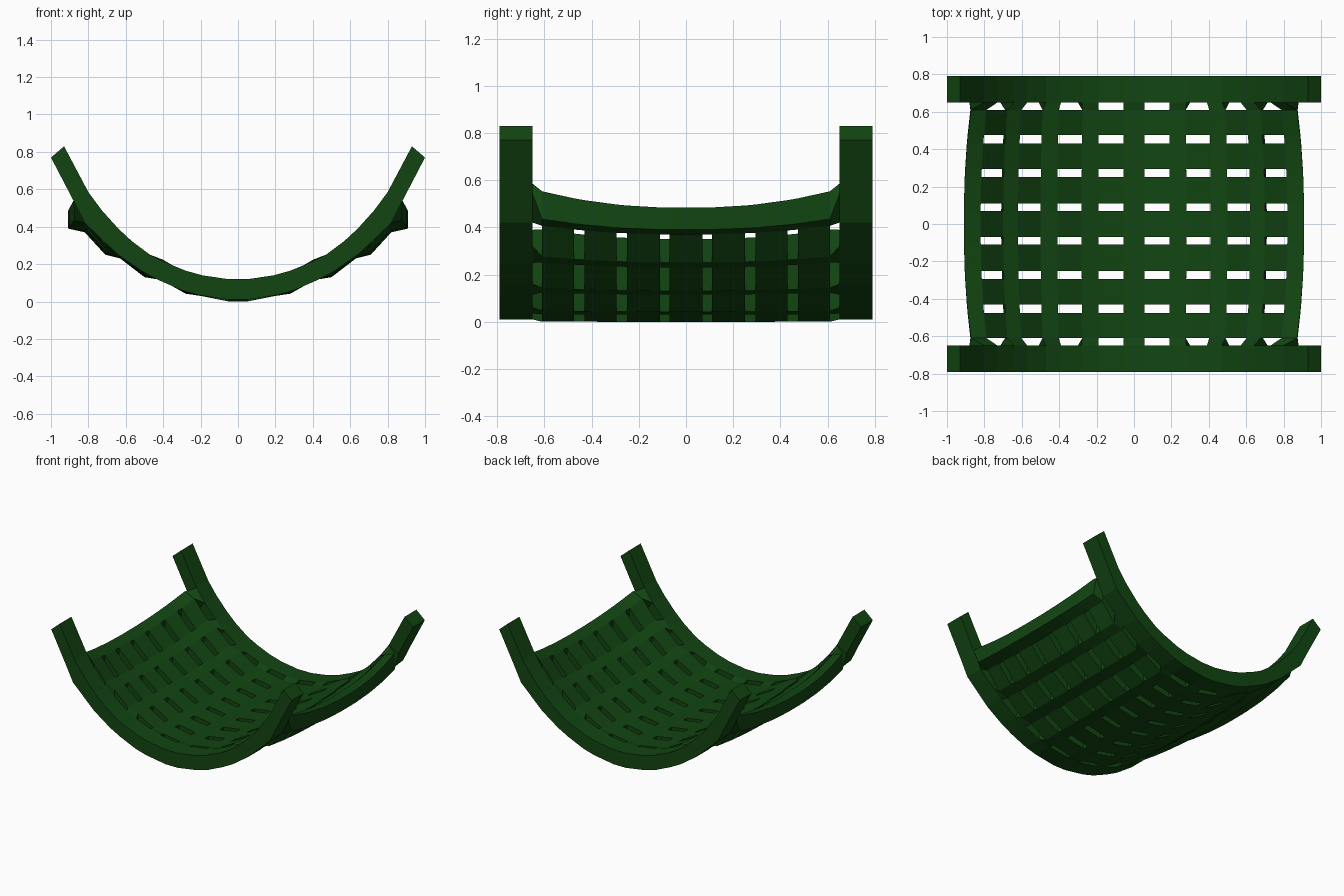
import bpy, bmesh

if "Cube" in bpy.data.objects:
    bpy.data.objects.remove(bpy.data.objects["Cube"])

# Half cross-sections, centre to edge: (inner x, inner z, outer x, outer z)
BEAM = [(.055, .12, .05, .01), (.19, .14, .21, .035), (.28, .165, .30, .06),
        (.39, .21, .425, .115), (.47, .25, .51, .16), (.57, .325, .64, .25),
        (.64, .39, .715, .32), (.73, .49, .82, .42), (.80, .585, .88, .54),
        (.93, .83, 1.0, .77)]
NET = [(.055, .11, .05, .0), (.19, .13, .20, .03), (.28, .145, .28, .042),
       (.41, .21, .41, .115), (.50, .23, .50, .13), (.62, .32, .63, .23),
       (.70, .35, .71, .25), (.82, .465, .82, .37), (.91, .483, .91, .39)]

# Row lines: pairs either side of each gap, then the beam's outer edge
half_rows = [.07, .11, .25, .295, .43, .475, .61, .65, .79]
ROWS = [-y for y in reversed(half_rows)] + half_rows
COLS = 2 * len(BEAM)


def section(y, i):
    """Inner and outer points of column line i at row y."""
    half = len(BEAM)
    k, side = (i - half, 1) if i >= half else (half - 1 - i, -1)
    if abs(y) > .64:
        a, b, c, d = BEAM[k]
    elif k < len(NET):
        a, b, c, d = NET[k]
        lift = (abs(y) / .61) ** 2.2 * (a / .91) ** 2   # net sags mid-span
        a, b, c, d = a - .038 * lift, b + .07 * lift, c - .035 * lift, d + .045 * lift
    else:
        return None
    return (side * a, y, b), (side * c, y, d)


def is_solid(r, c):
    """Beams are the end rows; net cells are solid unless both strips gap."""
    if not (0 <= r < len(ROWS) - 1 and 0 <= c < COLS - 1):
        return False
    if r in (0, len(ROWS) - 2):
        return True
    if c in (0, COLS - 2):
        return False
    mid = abs(ROWS[r] + ROWS[r + 1]) / 2
    gap_row = any(abs(mid - g) < .02 for g in (.09, .2725, .4525, .63))
    strip_col = c % 2 == 1
    return strip_col or not gap_row


bm = bmesh.new()
grid = {}
for r, y in enumerate(ROWS):
    for i in range(COLS):
        pts = section(y, i)
        if pts:
            grid[r, i] = [bm.verts.new(p) for p in pts]

# Inner and outer skins, with walls around every opening and border
for r in range(len(ROWS) - 1):
    for c in range(COLS - 1):
        if not is_solid(r, c):
            continue
        ring = [(r, c), (r, c + 1), (r + 1, c + 1), (r + 1, c)]
        bm.faces.new([grid[p][0] for p in ring])
        bm.faces.new([grid[p][1] for p in reversed(ring)])
        neighbours = [(r - 1, c), (r, c + 1), (r + 1, c), (r, c - 1)]
        for n, (p, q) in zip(neighbours, zip(ring, ring[1:] + ring[:1])):
            if not is_solid(*n):
                bm.faces.new([grid[p][0], grid[p][1], grid[q][1], grid[q][0]])

bmesh.ops.delete(bm, geom=[v for v in bm.verts if not v.link_faces], context='VERTS')
bmesh.ops.recalc_face_normals(bm, faces=bm.faces)
mesh = bpy.data.meshes.new("woven_cradle")
bm.to_mesh(mesh)
bm.free()

# Dark green finish
mat = bpy.data.materials.new("dark_green")
mat.diffuse_color = (.006, .06, .006, 1)
mat.use_nodes = True
mat.node_tree.nodes["Principled BSDF"].inputs["Base Color"].default_value = mat.diffuse_color
mesh.materials.append(mat)
cradle = bpy.data.objects.new("woven_cradle", mesh)
bpy.context.collection.objects.link(cradle)
